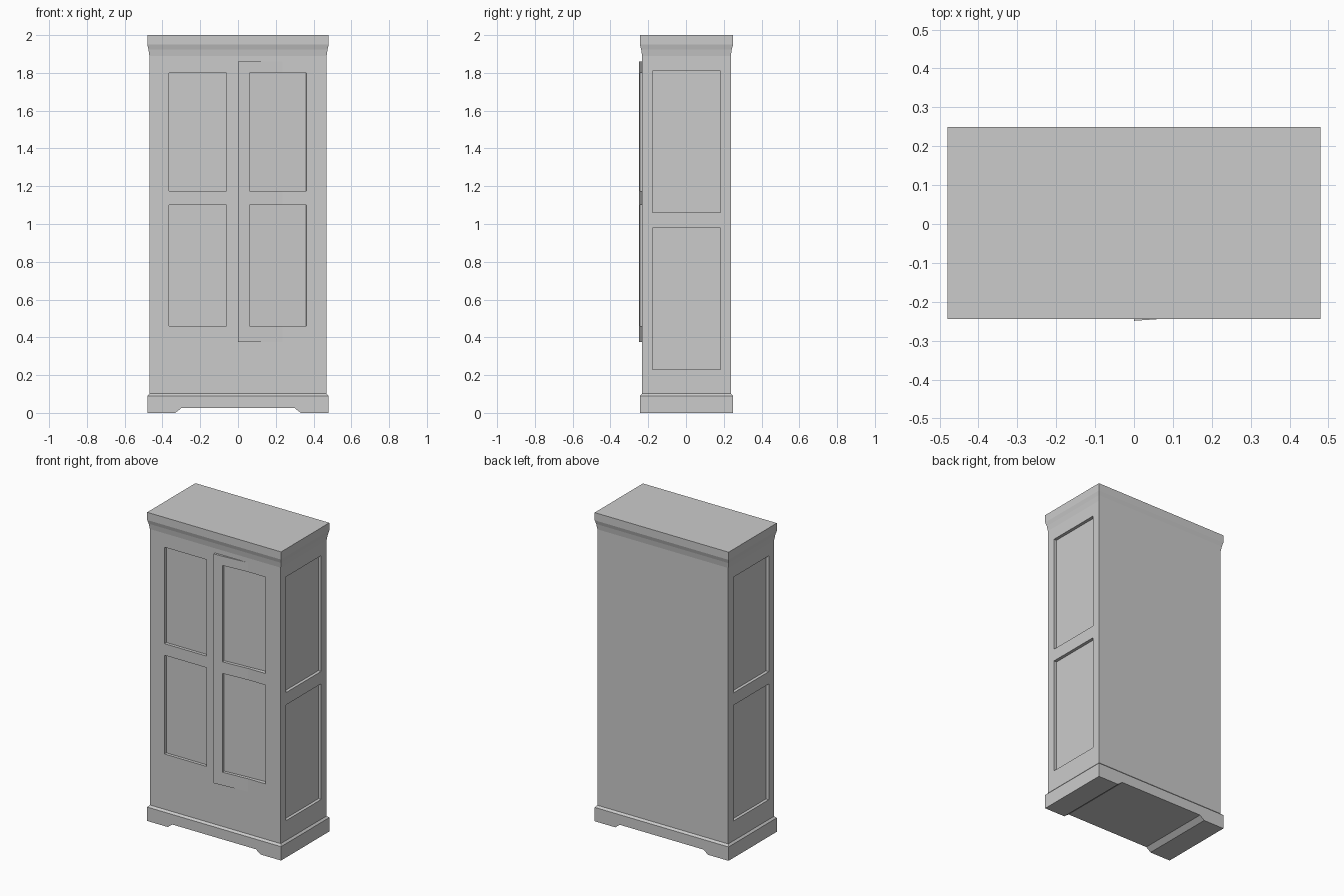
import bpy, math

if "Cube" in bpy.data.objects:
    bpy.data.objects.remove(bpy.data.objects["Cube"])

CY = 0.0025           # case centre in y
HX, HY = 0.469, 0.235  # case half width and depth
DOOR_ROT = math.radians(4.0)
DOOR_PIVOT = (0.0, -0.249, 0.0)


def mesh_object(name, verts, faces):
    me = bpy.data.meshes.new(name)
    me.from_pydata(verts, [], faces)
    ob = bpy.data.objects.new(name, me)
    bpy.context.collection.objects.link(ob)
    return ob


def loft(name, rings):
    """Stack rectangles (half x, half y, z) into a closed solid."""
    verts, faces = [], [(3, 2, 1, 0)]
    for hx, hy, z in rings:
        verts += [(sx * hx, CY + sy * hy, z)
                  for sx, sy in ((-1, -1), (1, -1), (1, 1), (-1, 1))]
    for r in range(len(rings) - 1):
        for i in range(4):
            a, b = r * 4 + i, r * 4 + (i + 1) % 4
            faces.append((a, b, b + 4, a + 4))
    n = len(verts)
    faces.append((n - 4, n - 3, n - 2, n - 1))
    return mesh_object(name, verts, faces)


def box(name, x, y, z):
    verts = [(px, py, pz) for pz in z
             for px, py in ((x[0], y[0]), (x[1], y[0]), (x[1], y[1]), (x[0], y[1]))]
    return mesh_object(name, verts, [(3, 2, 1, 0), (4, 5, 6, 7), (0, 1, 5, 4),
                                     (1, 2, 6, 5), (2, 3, 7, 6), (3, 0, 4, 7)])


def swing(ob):
    ob.location = DOOR_PIVOT
    ob.rotation_euler.z = DOOR_ROT


def cut(target, cutter):
    cutter.hide_render = True
    cutter.hide_viewport = True
    m = target.modifiers.new(cutter.name, 'BOOLEAN')
    m.operation = 'DIFFERENCE'
    m.solver = 'EXACT'
    m.object = cutter


# Case
case = loft("case", [(HX, HY, 0.05), (HX, HY, 1.94)])

# Crown moulding
loft("crown", [(HX, HY, 1.89), (0.474, 0.240, 1.925), (0.48, 0.247, 1.95),
               (0.48, 0.247, 2.0)])

# Plinth with a cut-out between the feet
plinth = loft("plinth", [(0.48, 0.247, 0.0), (0.48, 0.247, 0.09), (HX, HY, 0.102)])
profile = [(-0.345, -0.01), (0.345, -0.01), (0.30, 0.025), (-0.30, 0.025)]
arch = mesh_object("plinth_cutter",
                   [(x, y, z) for y in (-0.4, 0.4) for x, z in profile],
                   [(0, 1, 2, 3), (7, 6, 5, 4)] +
                   [(i, i + 4, (i + 1) % 4 + 4, (i + 1) % 4) for i in range(4)])
cut(plinth, arch)

# Right door, slightly ajar
door = box("right_door", (0.0, 0.40), (0.0, 0.018), (0.375, 1.86))
swing(door)

# Recessed door panels
front = CY - HY
for label, z in (("lower", (0.46, 1.10)), ("upper", (1.175, 1.80))):
    left = box(label + "_left_panel_cutter", (-0.365, -0.062),
               (front - 0.05, front + 0.02), z)
    cut(case, left)
    right = box(label + "_right_panel_cutter", (0.06, 0.362), (-0.05, 0.02), z)
    swing(right)
    cut(case, right)
    cut(door, right)

# Recessed side panels
for label, z in (("lower", (0.23, 0.98)), ("upper", (1.06, 1.81))):
    for side, s in (("left", -1), ("right", 1)):
        xs = sorted((s * (HX - 0.02), s * (HX + 0.05)))
        cut(case, box(f"{label}_{side}_side_cutter", xs,
                      (CY - 0.18, CY + 0.18), z))
